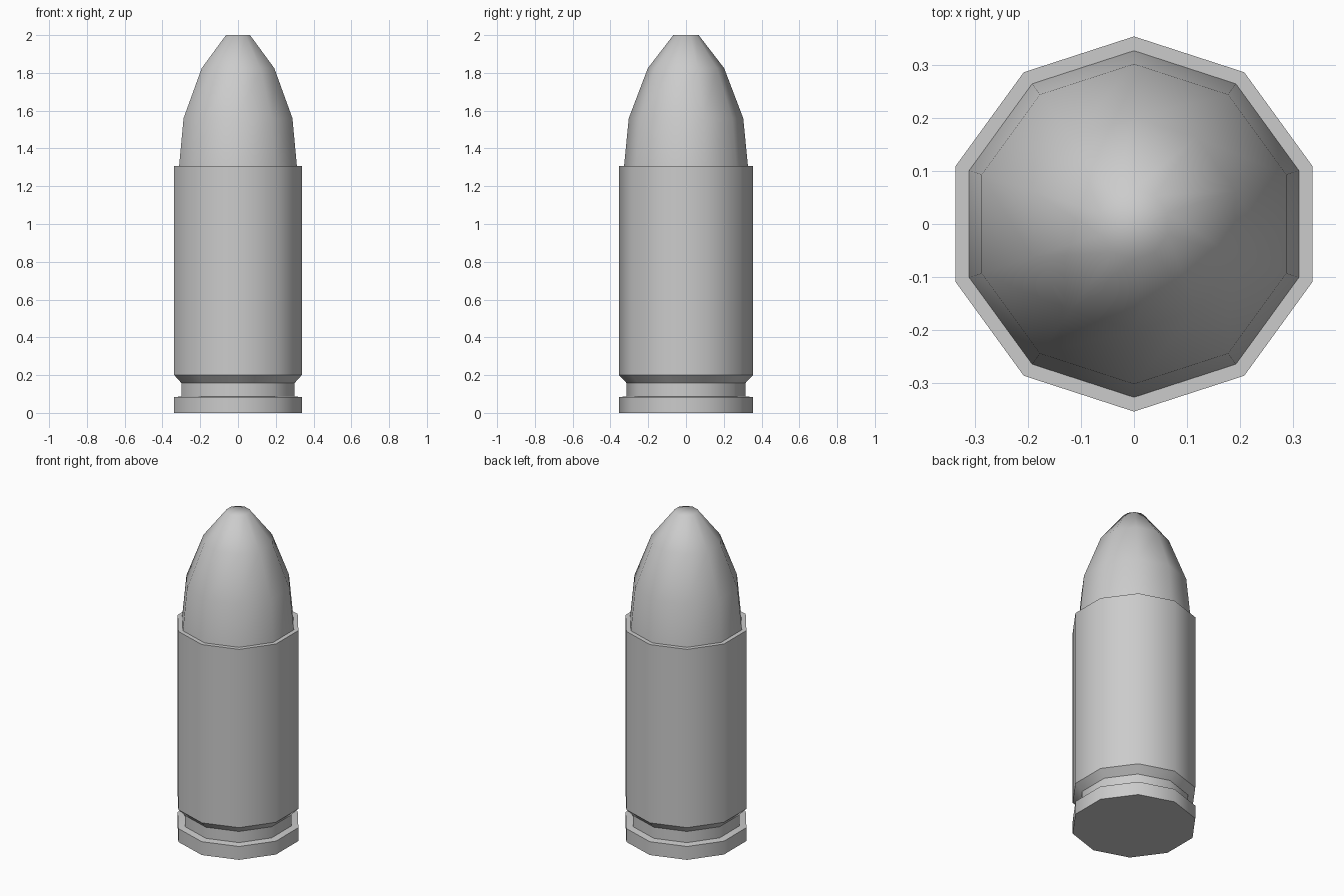
import bpy, bmesh, math

if "Cube" in bpy.data.objects:
    bpy.data.objects.remove(bpy.data.objects["Cube"])

SIDES = 10


def lathe(name, profile, smooth_angle):
    """Closed ten-sided solid from (radius, z) rings, capped at both ends."""
    bm = bmesh.new()
    rings = []
    for r, z in profile:
        angles = [math.pi / 2 + 2 * math.pi * i / SIDES for i in range(SIDES)]
        rings.append([bm.verts.new((r * math.cos(a), r * math.sin(a), z)) for a in angles])
    for low, high in zip(rings, rings[1:]):
        for i in range(SIDES):
            j = (i + 1) % SIDES
            bm.faces.new((low[i], low[j], high[j], high[i]))
    bm.faces.new(rings[0][::-1])
    bm.faces.new(rings[-1])
    bmesh.ops.recalc_face_normals(bm, faces=bm.faces)
    mesh = bpy.data.meshes.new(name)
    bm.to_mesh(mesh)
    bm.free()
    obj = bpy.data.objects.new(name, mesh)
    bpy.context.collection.objects.link(obj)
    bpy.ops.object.select_all(action='DESELECT')
    obj.select_set(True)
    bpy.context.view_layer.objects.active = obj
    bpy.ops.object.shade_smooth_by_angle(angle=math.radians(smooth_angle))
    return obj


# Case: rim, extractor groove, chamfer, straight wall, then an inset lip
# whose floor is the bullet's seat
case_profile = [(0.355, 0), (0.355, 0.083), (0.314, 0.088), (0.314, 0.157),
                (0.355, 0.2), (0.355, 1.306)]
lathe("cartridge_case", case_profile, 40)

# Bullet: smooth ogive with a small flat tip
bullet_profile = [(0.328, 1.306), (0.303, 1.56), (0.202, 1.825), (0.067, 2.0)]
lathe("bullet_tip", bullet_profile, 60)
